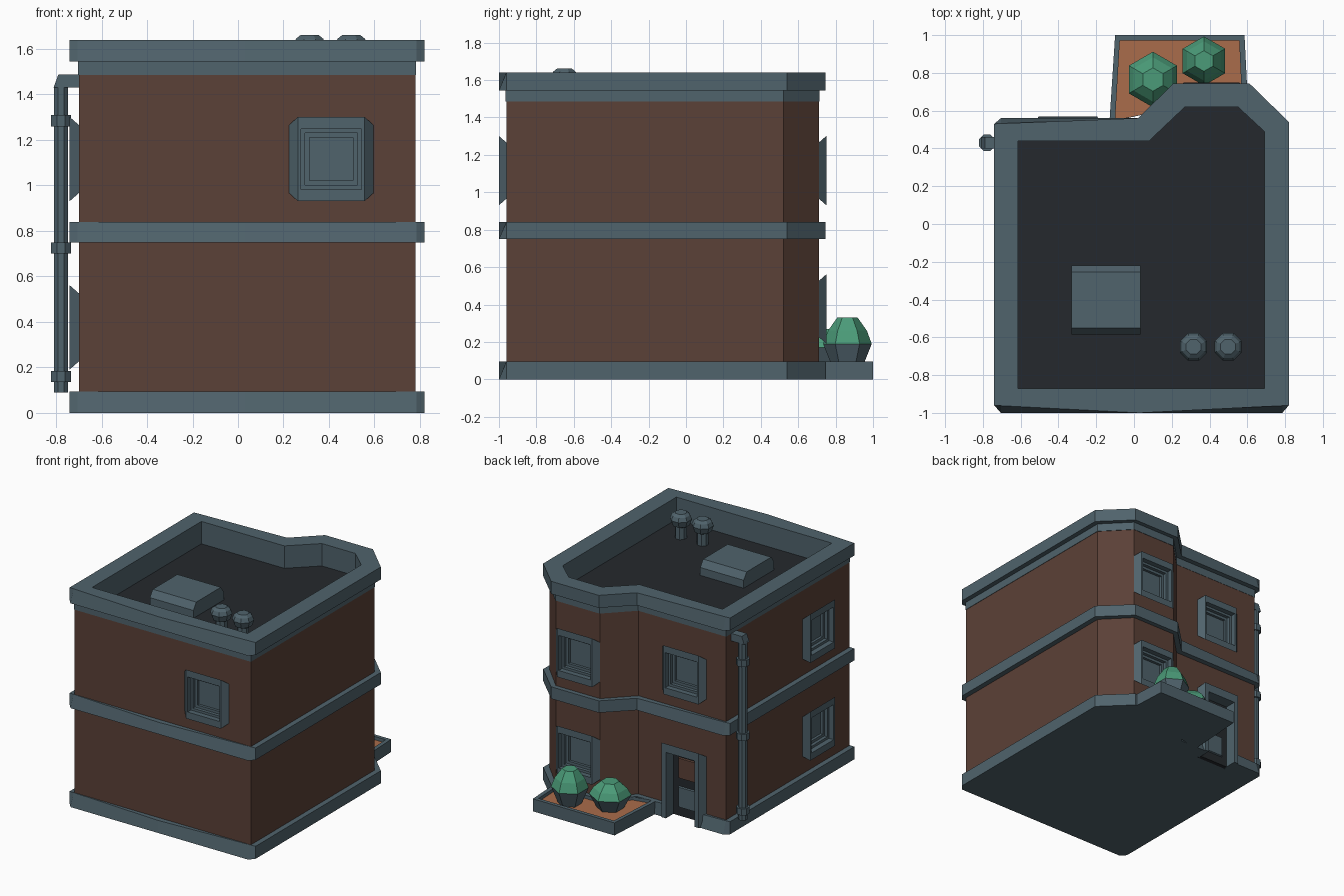
import bpy, bmesh
from math import pi, cos, sin
from mathutils import Matrix, Vector

if "Cube" in bpy.data.objects:
    bpy.data.objects.remove(bpy.data.objects["Cube"])


def mat(name, c):
    m = bpy.data.materials.new(name)
    m.diffuse_color = (*c, 1)
    m.use_nodes = True
    m.node_tree.nodes["Principled BSDF"].inputs["Base Color"].default_value = m.diffuse_color
    return m


SLATE = mat("slate", (0.08, 0.125, 0.15))
BRICK = mat("brick", (0.105, 0.052, 0.038))
DARK = mat("dark_roof", (0.018, 0.022, 0.026))
GREEN = mat("leaf_green", (0.07, 0.33, 0.19))
SOIL = mat("soil", (0.40, 0.15, 0.07))


def loft(name, loops, m, ring=False, xf=None):
    """Skin loops of 3D points; cap both ends, or join last to first."""
    bm = bmesh.new()
    rows = [[bm.verts.new(p) for p in lp] for lp in loops]
    pairs = list(zip(rows, rows[1:]))
    if ring:
        pairs.append((rows[-1], rows[0]))
    else:
        bm.faces.new(rows[0])
        bm.faces.new(rows[-1])
    n = len(rows[0])
    for a, b in pairs:
        for i in range(n):
            j = (i + 1) % n
            bm.faces.new((a[i], a[j], b[j], b[i]))
    bmesh.ops.recalc_face_normals(bm, faces=bm.faces)
    if xf:
        bm.transform(xf)
    me = bpy.data.meshes.new(name)
    bm.to_mesh(me)
    bm.free()
    me.materials.append(m)
    ob = bpy.data.objects.new(name, me)
    bpy.context.collection.objects.link(ob)
    return ob


def at(pts, z):
    return [(x, y, z) for x, y in pts]


def rect(hw, lo, hi, d):
    """Rectangle on a wall plane; outward is local -y."""
    return [(-hw, -d, lo), (hw, -d, lo), (hw, -d, hi), (-hw, -d, hi)]


def lathe(name, x, y, prof, n, m, turn=0.0):
    return loft(name, [[(x + r * cos(turn + 2 * pi * i / n), y + r * sin(turn + 2 * pi * i / n), z)
                        for i in range(n)] for r, z in prof], m)


def cut(ob, cutter):
    cutter.hide_render = True
    cutter.hide_set(True)
    md = ob.modifiers.new("cut", 'BOOLEAN')
    md.operation = 'DIFFERENCE'
    md.solver = 'EXACT'
    md.object = cutter


# Plan outlines, counter-clockwise from the front left corner
BACK = [(0.595, 0.71), (0.225, 0.71), (0.035, 0.52)]
WALL = [(-0.70, -0.96), (-0.69, -0.96), (0.03, -0.96), (0.77, -0.96), (0.78, -0.96),
        (0.78, 0.52)] + BACK + [(-0.69, 0.52), (-0.70, 0.52)]
OUT = [(-0.74, -0.96), (-0.705, -1.0), (0.03, -1.0), (0.785, -1.0), (0.82, -0.96),
       (0.82, 0.54), (0.61, 0.745), (0.21, 0.745), (0.02, 0.56), (-0.705, 0.56), (-0.74, 0.53)]
TOP = list(OUT)
TOP[1], TOP[3], TOP[9] = (-0.705, -0.962), (0.785, -0.962), (-0.705, 0.532)
INNER = [(-0.615, -0.87), (-0.60, -0.87), (0.03, -0.87), (0.67, -0.87), (0.69, -0.87),
         (0.69, 0.49), (0.55, 0.62), (0.27, 0.62), (0.08, 0.44), (-0.60, 0.44), (-0.615, 0.44)]
POCKET = [(x * 1.02, y * 1.02) for x, y in INNER]

# Brick walls, base, bands and parapet
walls = loft("brick_walls", [at(WALL, 0.02), at(WALL, 1.49), at(POCKET, 1.49), at(POCKET, 1.45)], BRICK)
base = loft("base_plinth", [at(OUT, 0), at(TOP, 0.095)], SLATE)
gap = [(x * 0.9, y * 0.9) for x, y in WALL]
loft("middle_band", [at(OUT, 0.75), at(TOP, 0.84), at(gap, 0.84), at(gap, 0.75)], SLATE, ring=True)
NECK = [(x * 1.004, y * 1.004) for x, y in WALL]
loft("parapet", [at(NECK, 1.485), at(NECK, 1.545), at(OUT, 1.545), at(TOP, 1.64),
                 at(INNER, 1.64), at(INNER, 1.46), at(POCKET, 1.46), at(POCKET, 1.485)], SLATE, ring=True)
loft("roof_floor", [at(POCKET, 1.455), at(POCKET, 1.47)], DARK)


# Windows with bevelled frames and stepped recesses
def window(name, x, y, z, ang):
    xf = Matrix.Translation((x, y, z)) @ Matrix.Rotation(ang, 4, 'Z')
    steps = [(0.15, 0.15, -0.08), (0.185, 0.15, 0.0), (0.147, 0.185, 0.04), (0.133, 0.133, 0.04),
             (0.133, 0.133, 0.0), (0.115, 0.115, 0.0), (0.115, 0.115, -0.025),
             (0.095, 0.095, -0.025), (0.095, 0.095, -0.045)]
    loft(name, [rect(w, -h, h, d) for w, h, d in steps], SLATE, xf=xf)
    cut(walls, loft(name + "_cutter", [rect(0.14, -0.14, 0.14, -0.06), rect(0.14, -0.14, 0.14, 0.02)],
                    BRICK, xf=xf))


HI, LO = 1.116, 0.376
window("front_window", 0.41, -0.96, HI, 0)
window("back_window", -0.35, 0.52, HI, pi)
for tag, z in (("upper", HI), ("lower", LO)):
    window(tag + "_bay_window", 0.41, 0.71, z, pi)
    window(tag + "_left_window", -0.70, -0.58, z, -pi / 2)

# Door: frame, recessed leaf and two panels
xf = Matrix.Translation((-0.35, 0.52, 0)) @ Matrix.Rotation(pi, 4, 'Z')
door_cut = loft("door_cutter", [rect(0.13, -0.1, 0.51, -0.07), rect(0.13, -0.1, 0.51, 0.1)], BRICK, xf=xf)
cut(walls, door_cut)
cut(base, door_cut)


def arch(hw, hi, w, h, d):
    return [(-hw, -d, 0), (-hw, -d, hi), (hw, -d, hi), (hw, -d, 0),
            (w, -d, 0), (w, -d, h), (-w, -d, h), (-w, -d, 0)]


loft("door_frame", [arch(0.14, 0.52, 0.12, 0.50, -0.06), arch(0.185, 0.53, 0.12, 0.50, 0.0),
                    arch(0.155, 0.565, 0.12, 0.50, 0.05)], SLATE, xf=xf)
loft("door_leaf", [rect(0.125, 0.0, 0.505, -0.075), rect(0.125, 0.0, 0.505, -0.04)], DARK, xf=xf)
for nm, lo, hi, m in (("door_lower_panel", 0.06, 0.23, SLATE), ("door_upper_panel", 0.28, 0.45, BRICK)):
    loft(nm, [rect(0.08, lo, hi, -0.05), rect(0.07, lo + 0.01, hi - 0.01, -0.03)], m, xf=xf)

# Planter tray with soil
P_OUT = [(-0.13, 0.54), (0.60, 0.70), (0.585, 1.0), (-0.10, 1.0)]
P_IN = [(-0.10, 0.55), (0.57, 0.69), (0.557, 0.972), (-0.075, 0.972)]
loft("planter_rim", [at(P_OUT, 0), at(P_OUT, 0.095), at(P_IN, 0.095), at(P_IN, 0.05)], SLATE)
loft("planter_soil", [at(P_IN, 0.045), at(P_IN, 0.07)], SOIL)

# Hexagonal shrubs: dark lower half, green top
for i, (x, y, r, mid, top) in enumerate([(0.10, 0.765, 0.147, 0.17, 0.27), (0.37, 0.863, 0.13, 0.19, 0.33)]):
    lathe(f"shrub_base_{i}", x, y, [(r * 0.62, 0.065), (r, mid)], 6, SLATE, pi / 6 + pi / 3)
    lathe(f"shrub_top_{i}", x, y, [(r, mid), (r * 0.8, mid + (top - mid) * 0.5), (r * 0.42, top)],
          6, GREEN, pi / 6 + pi / 3)

# Drainpipe with elbow and collars
px, py = -0.778, 0.43
lathe("drainpipe", px, py, [(0.033, 0.09), (0.033, 1.44)], 8, SLATE, pi / 8)
for i, z in enumerate((0.16, 0.725, 1.285)):
    lathe(f"pipe_collar_{i}", px, py, [(0.047, z - 0.025), (0.047, z + 0.025)], 8, SLATE, pi / 8)
elbow = [(-0.811, 1.43), (-0.69, 1.43), (-0.69, 1.487), (-0.79, 1.487)]
loft("pipe_elbow", [[(x, py + s, z) for x, z in elbow] for s in (-0.031, 0.031)], SLATE)

# Roof box and two vents
loft("roof_box", [[(-0.33, a, z), (0.035, a, z), (0.035, b, z), (-0.33, b, z)]
                  for a, b, z in ((-0.585, -0.22, 1.46), (-0.585, -0.22, 1.53), (-0.55, -0.255, 1.58))], SLATE)
for i, x in enumerate((0.315, 0.498)):
    lathe(f"roof_vent_{i}", x, -0.65, [(0.042, 1.46), (0.042, 1.56), (0.062, 1.57),
                                       (0.078, 1.615), (0.065, 1.645), (0.042, 1.662)], 8, SLATE, pi / 8)
